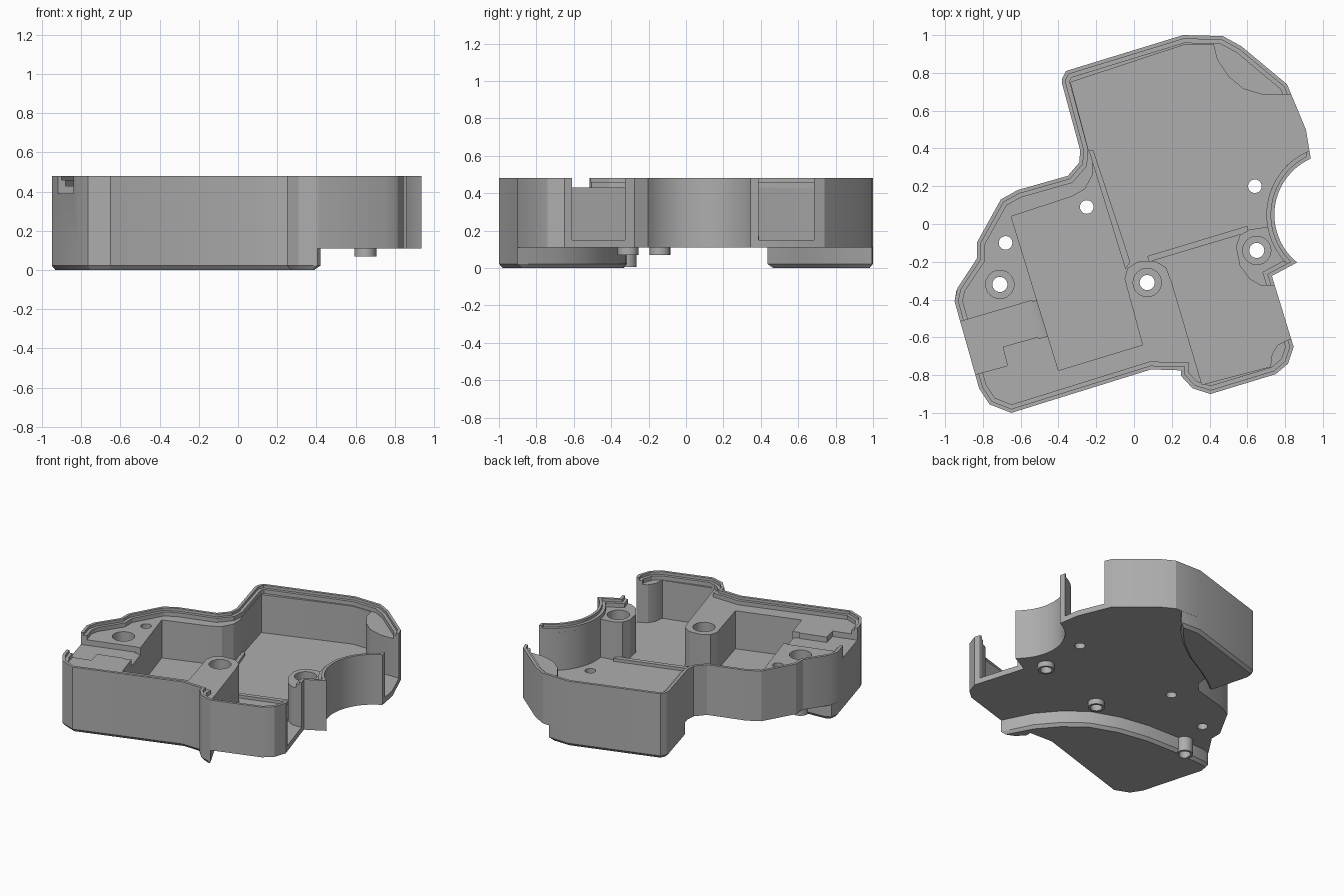
import bpy, bmesh, math
from mathutils import Matrix, Vector

if "Cube" in bpy.data.objects:
    bpy.data.objects.remove(bpy.data.objects["Cube"])

grey = bpy.data.materials.new("matte grey")
grey.diffuse_color = (0.42, 0.42, 0.42, 1)
grey.use_nodes = True
grey.node_tree.nodes["Principled BSDF"].inputs["Base Color"].default_value = grey.diffuse_color


def inset(pts, d):
    """Move every side of a closed polygon inward by d."""
    area = sum(a[0] * b[1] - b[0] * a[1] for a, b in zip(pts, pts[1:] + pts[:1]))
    s = 1 if area > 0 else -1
    out = []
    for i, p in enumerate(pts):
        p = Vector(p)
        a = (p - Vector(pts[i - 1])).normalized()
        b = (Vector(pts[(i + 1) % len(pts)]) - p).normalized()
        na, nb = Vector((-a.y, a.x)) * s, Vector((-b.y, b.x)) * s
        q = p + (na + nb) * d / max(1 + na.dot(nb), 0.45)
        out.append((q.x, q.y))
    return out


def arc(cx, cy, r, a0, a1, n):
    angles = [math.radians(a0 + (a1 - a0) * i / n) for i in range(n + 1)]
    return [(cx + r * math.cos(t), cy + r * math.sin(t)) for t in angles]


def circle(x, y, r):
    return arc(x, y, r, 0, 345, 23)


def loft(name, levels, matrix=None):
    """Solid through equal-length polygons, given as (points, z)."""
    bm = bmesh.new()
    rings = [[bm.verts.new((x, y, z)) for x, y in pts] for pts, z in levels]
    n = len(rings[0])
    bm.faces.new(rings[0][::-1])
    bm.faces.new(rings[-1])
    for lo, hi in zip(rings, rings[1:]):
        for i in range(n):
            j = (i + 1) % n
            bm.faces.new((lo[i], lo[j], hi[j], hi[i]))
    if matrix:
        bm.transform(matrix)
    bmesh.ops.recalc_face_normals(bm, faces=bm.faces)
    me = bpy.data.meshes.new(name)
    bm.to_mesh(me)
    bm.free()
    me.materials.append(grey)
    ob = bpy.data.objects.new(name, me)
    bpy.context.collection.objects.link(ob)
    return ob


def prism(name, pts, z0, z1):
    return loft(name, [(pts, z0), (pts, z1)])


def cut(target, cutter):
    cutter.hide_render = True
    m = target.modifiers.new("cut", "BOOLEAN")
    m.operation, m.solver, m.object = "DIFFERENCE", "EXACT", cutter
    bpy.context.view_layer.objects.active = target
    bpy.ops.object.modifier_apply(modifier=m.name)
    bpy.data.objects.remove(cutter)


FLOOR, SHELF, TOP = 0.15, 0.43, 0.48

# Outer plan, clockwise from the back left corner
outline = [(-.36, .81), (.26, 1.0), (.47, .995), (.57, .94), (.81, .74), (.91, .5)]
outline += arc(1.068, .049, .325, 114, 231, 20)
outline += [(.73, -.275), (.845, -.65), (.815, -.74), (.75, -.795), (.405, -.9),
            (.31, -.87), (.25, -.805), (.25, -.775), (.09, -.77), (-.65, -1.0),
            (-.765, -.955), (-.82, -.87), (-.95, -.41), (-.935, -.34), (-.83, -.18),
            (-.83, -.095), (-.705, .13), (-.615, .18), (-.35, .255), (-.29, .325),
            (-.285, .39), (-.38, .74), (-.38, .77)]
shell = prism("shell", outline, 0.11, TOP)

# Stepped rim and shelf around the pockets
cut(shell, prism("lip_cutter", inset(outline, .02), .46, .7))
cut(shell, prism("shelf_cutter", inset(outline, .042), SHELF, .7))

# Connected deep pockets, open at two places on the right side
cavity = [(-.335, .75), (.27, .95), (.42, .95), (.44, .87), (.5, .78), (.58, .715),
          (.68, .685), (1.1, .685), (1.1, .387)]
cavity += arc(1.068, .049, .367, 112, 190, 14)
cavity += [(.61, -.03), (.56, -.06), (.54, -.12), (.56, -.22), (.61, -.29),
           (.67, -.325), (1.0, -.325), (1.0, -.61), (.82, -.61), (.76, -.64),
           (.73, -.69), (.722, -.755), (.36, -.85), (.2, -.31), (.17, -.23),
           (.11, -.195), (.02, -.2), (-.035, -.235), (-.05, -.29), (.045, -.64),
           (-.4, -.775), (-.65, .04), (-.33, .145), (-.26, .185), (-.22, .26),
           (-.22, .34), (-.243, .4)]
cut(shell, prism("pocket_cutter", cavity, FLOOR, .7))

# Cable channel through the left wall, with a rounded drop into the pocket
channel = [(-1.05, -.555), (-.54, -.405), (-.48, -.59), (-.695, -.65),
           (-.67, -.75), (-1.0, -.84)]
cut(shell, prism("channel_cutter", channel, .39, .7))
u, v = Vector((.957, .29, 0)), Vector((.29, -.957, 0))
frame = Matrix.Translation((-.545, -.41, 0)) @ Matrix((
    (u.x, 0, v.x, 0), (u.y, 0, v.y, 0), (0, 1, 0, 0), (0, 0, 0, 1)))
drop = arc(-.02, .27, .12, 90, 0, 8) + [(.16, .27), (.16, .6), (-.02, .6)]
cut(shell, loft("drop_cutter", [(drop, .004), (drop, .2)], frame))

# Raised pads below the floor, each with a bevelled foot
front_pad = [(.405, -.9), (.31, -.87), (.25, -.805), (.25, -.775), (.09, -.77),
             (-.65, -1.0), (-.765, -.955), (-.82, -.87), (-.95, -.41), (-.94, -.35),
             (-.9, -.33), (-.65, -.315), (-.4, -.32), (-.18, -.355), (.03, -.43),
             (.18, -.55), (.3, -.69)]
back_pad = [(-.36, .81), (.26, 1.0), (.42, .995), (.34, .89), (.25, .8), (.09, .68),
            (-.09, .58), (-.2, .51), (-.297, .435), (-.38, .74), (-.38, .77)]
pads = [loft(name, [(inset(p, .018), 0), (p, .022), (p, .112)])
        for name, p in (("front_pad", front_pad), ("back_pad", back_pad))]

# Counterbored screw holes with sleeves that reach below the floor
sleeves = []
for x, y, low in ((-.71, -.32, .005), (.07, -.31, .07), (.65, -.14, .07)):
    cut(shell, prism("counterbore", circle(x, y, .075), .2, .7))
    cut(shell, prism("screw_hole", circle(x, y, .04), -.1, .7))
    sleeve = prism("screw_sleeve", circle(x, y, .056), low, .112)
    cut(sleeve, prism("screw_hole", circle(x, y, .04), -.1, .7))
    sleeves.append(sleeve)
cut(pads[0], prism("screw_hole", circle(-.71, -.32, .04), -.1, .7))

# Plain through holes
for x, y in ((-.68, -.1), (-.25, .09), (.64, .2)):
    cut(shell, prism("pin_hole", circle(x, y, .036), -.1, .7))

# Low ridges between the pockets
ridges = [prism("side_ridge", [(-.24, .39), (-.215, .39), (-.02, -.2), (-.045, -.24)],
                .148, .172),
          prism("front_ridge", [(.08, -.2), (.07, -.17), (.6, -.01), (.6, -.045)],
                .148, .172)]

# Soft shading on curves, crisp edges elsewhere
for ob in [shell] + pads + sleeves + ridges:
    bpy.ops.object.select_all(action="DESELECT")
    ob.select_set(True)
    bpy.context.view_layer.objects.active = ob
    bpy.ops.object.shade_smooth_by_angle(angle=math.radians(25))
